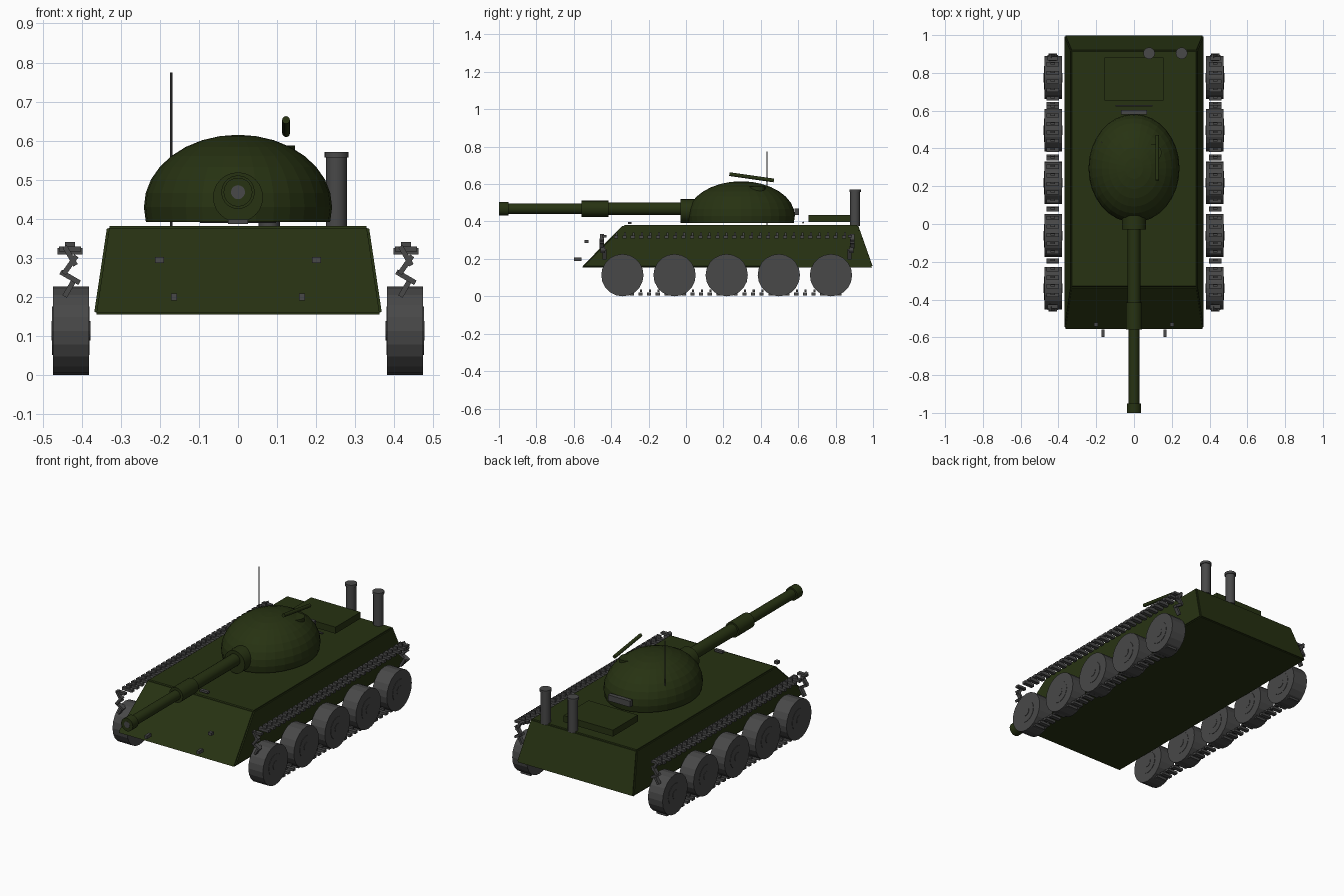
import bpy, bmesh, math
from mathutils import Vector, Matrix

if "Cube" in bpy.data.objects:
    bpy.data.objects.remove(bpy.data.objects["Cube"])


def material(name, rgb):
    m = bpy.data.materials.new(name)
    m.diffuse_color = (*rgb, 1)
    m.use_nodes = True
    m.node_tree.nodes["Principled BSDF"].inputs["Base Color"].default_value = m.diffuse_color
    return m


GREEN = material("olive_green", (0.020, 0.032, 0.006))
GREY = material("dark_grey", (0.065, 0.065, 0.065))


def finish(name, bm, mat, smooth=False):
    bmesh.ops.recalc_face_normals(bm, faces=bm.faces)
    me = bpy.data.meshes.new(name)
    bm.to_mesh(me)
    bm.free()
    me.materials.append(mat)
    ob = bpy.data.objects.new(name, me)
    bpy.context.collection.objects.link(ob)
    if smooth:
        bpy.context.view_layer.objects.active = ob
        ob.select_set(True)
        bpy.ops.object.shade_smooth_by_angle(angle=math.radians(40))
        ob.select_set(False)
    return ob


def add_box(bm, loc, size, rot=None):
    m = Matrix.Translation(loc) @ (rot or Matrix()) @ Matrix.Diagonal((*size, 1))
    bmesh.ops.create_cube(bm, size=1, matrix=m)


def add_rod(bm, a, b, r, n=20):
    a, b = Vector(a), Vector(b)
    d = b - a
    m = Matrix.Translation((a + b) / 2) @ d.to_track_quat('Z', 'Y').to_matrix().to_4x4()
    bmesh.ops.create_cone(bm, cap_ends=True, segments=n, radius1=r, radius2=r,
                          depth=d.length, matrix=m)


def box(name, loc, size, mat):
    bm = bmesh.new()
    add_box(bm, loc, size)
    return finish(name, bm, mat)


def rod(name, a, b, r, mat, n=20):
    bm = bmesh.new()
    add_rod(bm, a, b, r, n)
    return finish(name, bm, mat, True)


# Hull: box tapered to a smaller deck
bm = bmesh.new()
bmesh.ops.create_cube(bm, size=1)
for v in bm.verts:
    top = v.co.z > 0
    x = 0.335 if top else 0.369
    y0, y1 = (-0.335, 0.92) if top else (-0.56, 1.0)
    v.co = (math.copysign(x, v.co.x), y1 if v.co.y > 0 else y0, 0.381 if top else 0.155)
bmesh.ops.bevel(bm, geom=bm.edges[:], offset=0.006, segments=2, affect='EDGES')
finish("hull", bm, GREEN)

# Turret dome: ellipsoid cut flat just above the deck
bm = bmesh.new()
bmesh.ops.create_uvsphere(bm, u_segments=32, v_segments=16, radius=1,
                          matrix=Matrix.Translation((0, 0.295, 0.43))
                          @ Matrix.Diagonal((0.241, 0.287, 0.185, 1)))
cut = bmesh.ops.bisect_plane(bm, geom=bm.verts[:] + bm.edges[:] + bm.faces[:],
                             plane_co=(0, 0, 0.392), plane_no=(0, 0, 1), clear_inner=True)
bmesh.ops.holes_fill(bm, edges=[e for e in bm.edges if e.is_boundary], sides=0)
finish("turret", bm, GREEN)

# Gun: mantlet, stepped barrel, sleeve, muzzle and bore
rod("mantlet", (0, -0.03, 0.455), (0, 0.07, 0.455), 0.064, GREEN, 24)
Z = 0.468
for name, y0, y1, r in (("barrel_rear", -0.42, 0.10, 0.034),
                        ("barrel_sleeve", -0.558, -0.415, 0.043),
                        ("barrel_front", -0.96, -0.55, 0.028),
                        ("muzzle", -1.0, -0.949, 0.037)):
    rod(name, (0, y0, Z), (0, y1, Z), r, GREEN)
rod("bore", (0, -1.0005, Z), (0, -0.99, Z), 0.018, GREY)

# Turret fittings
rod("cupola", (0.10, 0.378, 0.53), (0.10, 0.378, 0.587), 0.046, GREEN)
rod("machine_gun", (0.123, 0.232, 0.653), (0.123, 0.47, 0.619), 0.010, GREEN, 12)
rod("antenna", (-0.171, 0.433, 0.381), (-0.171, 0.433, 0.775), 0.003, GREY, 8)
box("turret_rear_box", (0, 0.592, 0.452), (0.14, 0.024, 0.034), GREY)

# Rear deck and exhausts
box("engine_cover", (0, 0.768, 0.415), (0.312, 0.226, 0.037), GREEN)
rod("deck_rail", (-0.097, 0.626, 0.394), (0.097, 0.626, 0.394), 0.005, GREY, 8)
for i, x in enumerate((0.08, 0.252)):
    rod(f"exhaust_{i}", (x, 0.904, 0.375), (x, 0.904, 0.562), 0.027, GREY, 12)
    rod(f"exhaust_cap_{i}", (x, 0.904, 0.557), (x, 0.904, 0.571), 0.031, GREY, 16)

# Front fittings
box("driver_periscope", (0, -0.30, 0.392), (0.05, 0.018, 0.012), GREY)
for s in (-1, 1):
    box("headlight", (s * 0.201, -0.532, 0.294), (0.022, 0.022, 0.016), GREY)
    box("tow_hook", (s * 0.164, -0.578, 0.199), (0.016, 0.04, 0.018), GREY)

# Running gear on both sides
for s, side in ((-1, "left"), (1, "right")):
    for i in range(5):
        y = -0.340 + i * 0.2788
        bm = bmesh.new()
        for x0, x1, r in ((0.382, 0.474, 0.113), (0.380, 0.476, 0.062), (0.378, 0.478, 0.025)):
            add_rod(bm, (s * x0, y, 0.113), (s * x1, y, 0.113), r, 20)
        finish(f"{side}_wheel_{i}", bm, GREY)

    # Track links: separate plates with a centre tooth, above and below
    xc = s * 0.430
    bm = bmesh.new()
    for i in range(28):
        y = -0.375 + i * 0.0452
        add_box(bm, (xc, y, 0.317), (0.064, 0.022, 0.016))
        add_box(bm, (xc, y + 0.004, 0.332), (0.026, 0.011, 0.018))
    for i in range(25):
        y = -0.29 + i * 0.0463
        add_box(bm, (xc, y, 0.012), (0.064, 0.022, 0.014))
        add_box(bm, (xc, y + 0.004, 0.030), (0.026, 0.011, 0.012))
    # Twisted links hanging at both ends
    for y0, out in ((-0.425, -1), (0.865, 1)):
        for k, (z, a) in enumerate(((0.322, 0), (0.305, 60), (0.282, -55),
                                    (0.250, 30), (0.225, -60))):
            y = y0 + out * (0.012, 0.024, 0.026, 0.02, 0.01)[k]
            rot = Matrix.Rotation(math.radians(a), 4, 'Y')
            add_box(bm, (xc, y, z), (0.056, 0.022, 0.013), rot)
    finish(f"{side}_track", bm, GREY)
